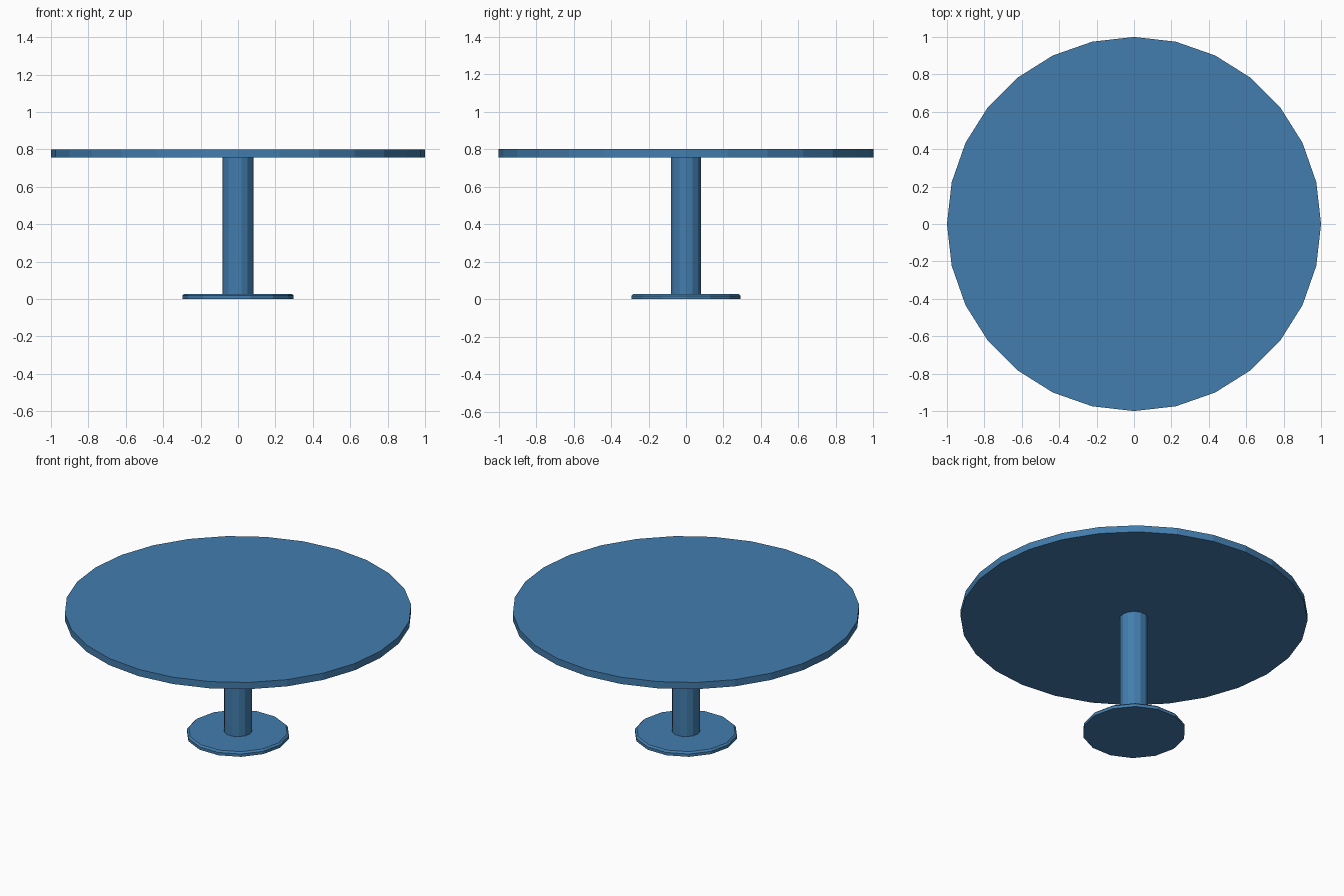
import bpy, bmesh
from math import cos, sin, tau

if "Cube" in bpy.data.objects:
    bpy.data.objects.remove(bpy.data.objects["Cube"])

blue = bpy.data.materials.new("blue_paint")
blue.diffuse_color = (0.055, 0.205, 0.42, 1.0)
blue.use_nodes = True
blue.node_tree.nodes["Principled BSDF"].inputs["Base Color"].default_value = blue.diffuse_color


def lathe(name, profile, sides):
    """Closed flat-shaded solid of revolution from (radius, z) points, bottom to top."""
    bm = bmesh.new()
    rings = [[bm.verts.new((r * cos(tau * i / sides), r * sin(tau * i / sides), z))
              for i in range(sides)] for r, z in profile]
    for low, high in zip(rings, rings[1:]):
        for i in range(sides):
            j = (i + 1) % sides
            bm.faces.new((low[i], low[j], high[j], high[i]))
    bm.faces.new(rings[0][::-1])
    bm.faces.new(rings[-1])
    mesh = bpy.data.meshes.new(name)
    bm.to_mesh(mesh)
    bm.free()
    mesh.materials.append(blue)
    obj = bpy.data.objects.new(name, mesh)
    bpy.context.collection.objects.link(obj)
    return obj


# Foot plate with a small chamfer on its upper rim
lathe("base", [(0.298, 0.0), (0.298, 0.018), (0.287, 0.028)], 14)
# Central pedestal
lathe("column", [(0.082, 0.028), (0.082, 0.757)], 14)
# Round top
lathe("tabletop", [(1.0, 0.757), (1.0, 0.80)], 28)
